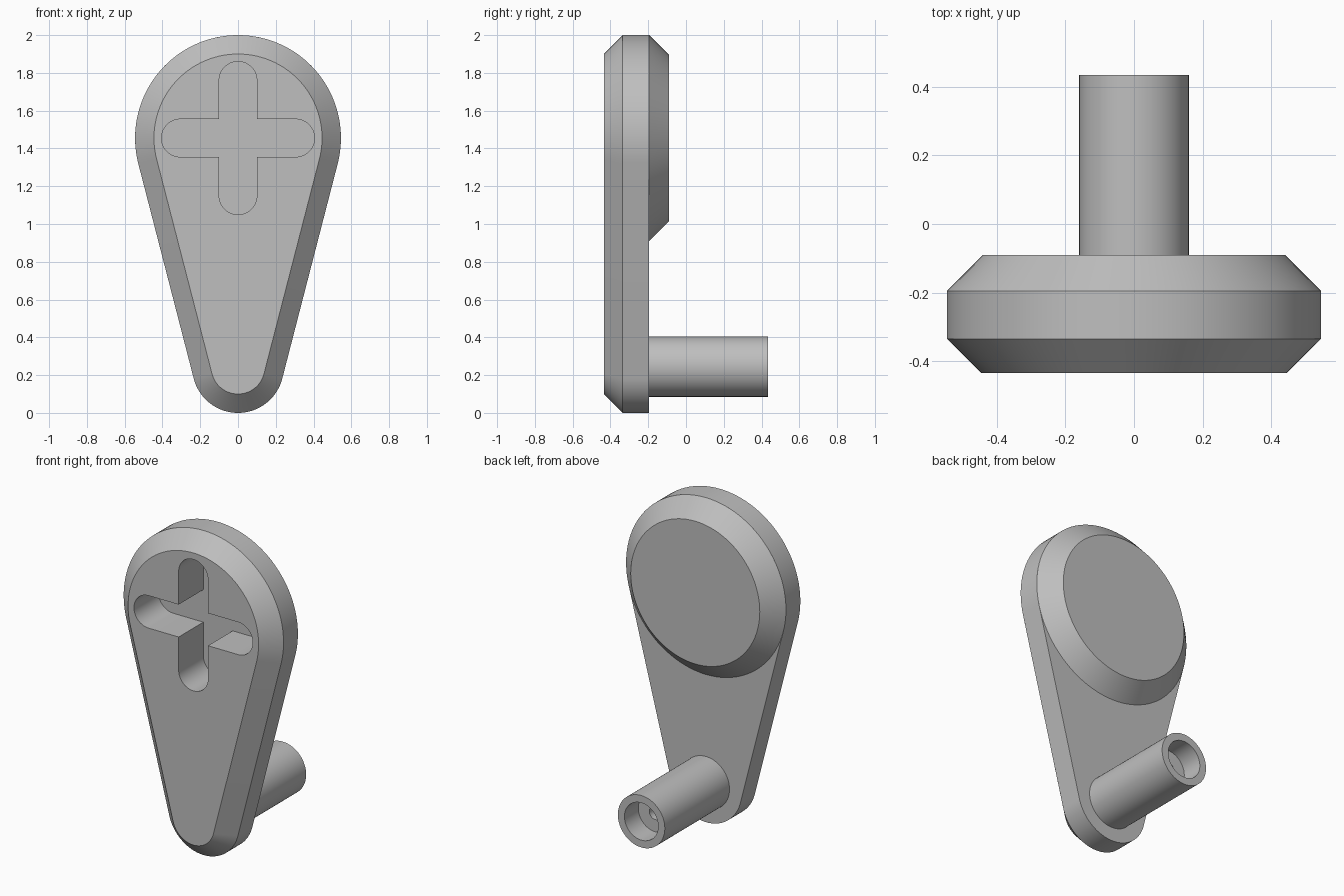
import bpy
import bmesh
from math import asin, cos, sin, pi
from mathutils import Vector

if "Cube" in bpy.data.objects:
    bpy.data.objects.remove(bpy.data.objects["Cube"], do_unlink=True)

grey = bpy.data.materials.new("plain_grey")
grey.use_nodes = True
colour = (0.52, 0.52, 0.52, 1)
grey.diffuse_color = colour
grey.node_tree.nodes["Principled BSDF"].inputs["Base Color"].default_value = colour


def circle(z, r, n=96):
    """Circle in the xz plane, centred on x = 0."""
    return [(r * cos(2 * pi * i / n), z + r * sin(2 * pi * i / n)) for i in range(n)]


def capsule(c1, r1, c2, r2, n=64):
    """Two arcs joined by their outer tangents, in the xz plane."""
    axis = Vector(c1) - Vector(c2)
    heading = Vector((1, 0)).angle_signed(axis) * -1
    lean = asin((r1 - r2) / axis.length)
    points = []
    for (x, z), r, start, sweep in (
            (c1, r1, heading - pi / 2 - lean, pi + 2 * lean),
            (c2, r2, heading + pi / 2 + lean, pi - 2 * lean)):
        for i in range(n + 1):
            a = start + sweep * i / n
            points.append((x + r * cos(a), z + r * sin(a)))
    return points


def loft(name, sections):
    """Closed solid through outlines placed along y."""
    bm = bmesh.new()
    rings = [[bm.verts.new((x, y, z)) for x, z in outline] for y, outline in sections]
    for a, b in zip(rings, rings[1:]):
        for i in range(len(a)):
            bm.faces.new((a[i - 1], a[i], b[i], b[i - 1]))
    bm.faces.new(rings[0])
    bm.faces.new(rings[-1])
    bmesh.ops.recalc_face_normals(bm, faces=bm.faces[:])
    mesh = bpy.data.meshes.new(name)
    bm.to_mesh(mesh)
    bm.free()
    mesh.materials.append(grey)
    obj = bpy.data.objects.new(name, mesh)
    bpy.context.collection.objects.link(obj)
    return obj


def activate(obj):
    bpy.ops.object.select_all(action="DESELECT")
    obj.select_set(True)
    bpy.context.view_layer.objects.active = obj


HUB_Z, HUB_R = 1.455, 0.545
TIP_Z, TIP_R = 0.242, 0.242
FRONT, BACK, END = -0.435, -0.195, 0.435


def arm_outline(inset):
    return capsule((0, HUB_Z), HUB_R - inset, (0, TIP_Z), TIP_R - inset)


# Tapered arm with a chamfered front
arm = loft("crank_arm", [(FRONT, arm_outline(0.1)), (FRONT + 0.1, arm_outline(0)),
                         (BACK, arm_outline(0))])

# Cross-shaped socket cut through the arm; the hub closes its back
reach, slot_r = 0.305, 0.1
for dx, dz in ((reach, 0), (0, reach)):
    outline = capsule((dx, HUB_Z + dz), slot_r, (-dx, HUB_Z - dz), slot_r, 32)
    cutter = loft("slot_cutter", [(FRONT - 0.1, outline), (BACK + 0.1, outline)])
    cutter.hide_render = True
    activate(arm)
    cut = arm.modifiers.new("slot", "BOOLEAN")
    cut.operation = "DIFFERENCE"
    cut.solver = "EXACT"
    cut.object = cutter
    bpy.ops.object.modifier_apply(modifier=cut.name)
    bpy.data.objects.remove(cutter, do_unlink=True)

# Round hub with a chamfered back
hub = loft("hub", [(BACK, circle(HUB_Z, HUB_R)), (BACK + 0.105, circle(HUB_Z, HUB_R - 0.105))])

# Handle with a counterbored screw hole in its end
profile = ((BACK, 0.16), (END, 0.16), (END, 0.115), (0.3, 0.115), (0.3, 0.04), (-0.1, 0.04))
handle = loft("handle", [(y, circle(0.245, r)) for y, r in profile])

for part in (arm, hub, handle):
    activate(part)
    bpy.ops.object.shade_smooth_by_angle(angle=pi / 6)
